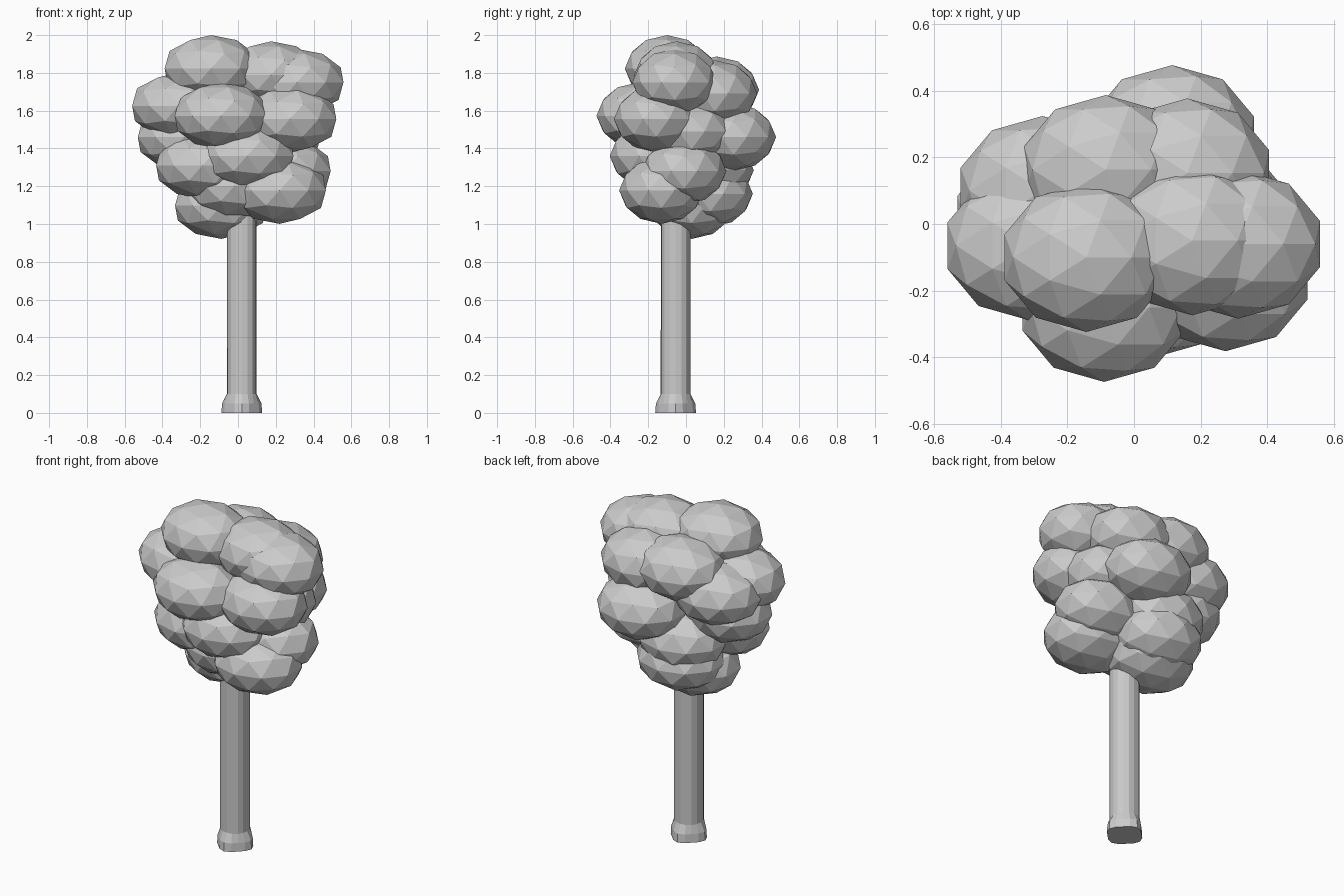
import bpy, bmesh
from math import cos, sin, pi

if "Cube" in bpy.data.objects:
    bpy.data.objects.remove(bpy.data.objects["Cube"])


def finish(bm, name):
    bmesh.ops.recalc_face_normals(bm, faces=bm.faces)
    mesh = bpy.data.meshes.new(name)
    bm.to_mesh(mesh)
    bm.free()
    ob = bpy.data.objects.new(name, mesh)
    bpy.context.collection.objects.link(ob)
    return ob


# Trunk: faceted column with four short roots flaring at the foot
SIDES = 16
bm = bmesh.new()
rings = []
# height, radius on the diagonals, extra radius along the four root directions
for z, r, root in [(0, .092, .016), (.05, .090, .014), (.10, .082, -.003), (1.15, .082, -.004)]:
    ring = []
    for i in range(SIDES):
        a = 2 * pi * i / SIDES
        rad = r + root * cos(2 * a) ** 2
        ring.append(bm.verts.new((.02 + rad * cos(a), -.055 + rad * sin(a), z)))
    rings.append(ring)
for lo, hi in zip(rings, rings[1:]):
    for i in range(SIDES):
        j = (i + 1) % SIDES
        bm.faces.new((lo[i], lo[j], hi[j], hi[i]))
bm.faces.new(rings[0])
bm.faces.new(rings[-1])
finish(bm, "trunk")

# Foliage: equal low-poly clumps, slightly flattened, placed by centre
clumps = [
    # crown
    (-.143, -.10, 1.823), (.175, -.05, 1.79), (.313, -.06, 1.75),
    (-.085, .163, 1.71), (.16, .153, 1.69), (-.315, -.065, 1.625),
    # middle
    (-.09, -.25, 1.573), (.275, -.158, 1.555), (.20, .03, 1.49),
    (.115, .253, 1.46), (-.275, .10, 1.59), (-.285, .015, 1.46),
    # lower
    (.048, -.18, 1.36), (-.188, -.10, 1.31), (.245, -.01, 1.28),
    (-.07, .135, 1.285), (-.02, -.07, 1.20),
    # underside
    (.22, -.13, 1.178), (-.06, .13, 1.16), (-.088, .03, 1.098),
]
for n, (x, y, z) in enumerate(clumps):
    bm = bmesh.new()
    bmesh.ops.create_icosphere(bm, subdivisions=2, radius=1)
    bmesh.ops.scale(bm, vec=(.258, .224, .177), verts=bm.verts)
    ob = finish(bm, f"leaf_clump_{n + 1}")
    ob.location = (x, y, z)
